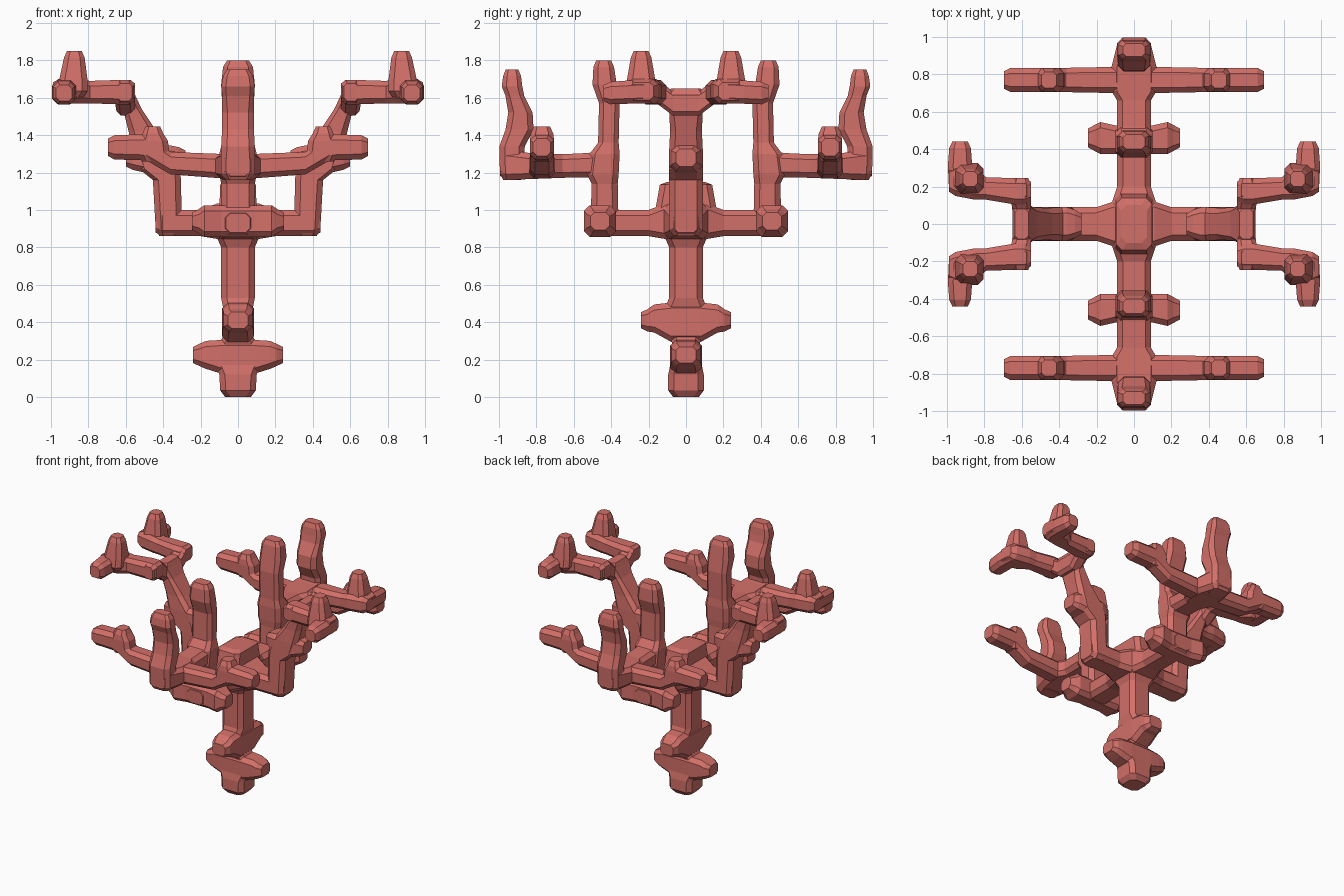
import bpy, bmesh

mat = bpy.data.materials.new("coral_red")
mat.diffuse_color = (0.65, 0.16, 0.14, 1)


def bar(name, axis, stations, mirror="", cap=0.035, ch=0.03):
    """Loft chamfered rectangles along an axis; station = (t, u, v, half_u, half_v)."""
    s = [tuple(p) for p in stations]
    (t0, *a), (t1, *b) = s[0], s[-1]
    # blunt chamfered ends
    s[0] = (t0 + cap, *a)
    s[-1] = (t1 - cap, *b)
    s = [(t0, a[0], a[1], a[2] * .72, a[3] * .72)] + s + [(t1, b[0], b[1], b[2] * .72, b[3] * .72)]
    bm = bmesh.new()
    rings = []
    for t, u, v, hu, hv in s:
        c = min(ch, hu * .45, hv * .45)
        pts = [(hu, hv - c), (hu - c, hv), (c - hu, hv), (-hu, hv - c),
               (-hu, c - hv), (c - hu, -hv), (hu - c, -hv), (hu, c - hv)]
        ring = []
        for pu, pv in pts:
            co = {"x": (t, u + pu, v + pv), "y": (u + pu, t, v + pv), "z": (u + pu, v + pv, t)}[axis]
            ring.append(bm.verts.new(co))
        rings.append(ring)
    for r0, r1 in zip(rings, rings[1:]):
        for i in range(8):
            j = (i + 1) % 8
            bm.faces.new((r0[i], r0[j], r1[j], r1[i]))
    bm.faces.new(rings[0])
    bm.faces.new(rings[-1])
    bmesh.ops.recalc_face_normals(bm, faces=bm.faces)
    me = bpy.data.meshes.new(name)
    bm.to_mesh(me)
    bm.free()
    me.materials.append(mat)
    ob = bpy.data.objects.new(name, me)
    bpy.context.collection.objects.link(ob)
    if mirror:
        m = ob.modifiers.new("mirror", "MIRROR")
        m.use_axis = ("x" in mirror, "y" in mirror, False)
        m.use_mirror_merge = False
    return ob


# trunk and its two low cross stubs
bar("trunk", "z", [(0, 0, 0, .095, .095), (.12, 0, 0, .10, .095), (.17, 0, 0, .12, .085),
                   (.29, 0, 0, .10, .075), (.33, 0, 0, .075, .085), (.48, 0, 0, .08, .11),
                   (.53, 0, 0, .09, .09), (.80, 0, 0, .09, .09), (.87, 0, 0, .12, .12), (.95, 0, 0, .12, .12)])
bar("low_stub_x", "x", [(-.24, 0, .225, .075, .06), (-.17, 0, .225, .08, .075), (-.09, 0, .215, .085, .09),
                        (.09, 0, .215, .085, .09), (.17, 0, .225, .08, .075), (.24, 0, .225, .075, .06)])
bar("low_stub_y", "y", [(-.24, 0, .41, .075, .06), (-.17, 0, .42, .08, .075), (-.08, 0, .40, .085, .105),
                        (.08, 0, .40, .085, .105), (.17, 0, .42, .08, .075), (.24, 0, .41, .075, .06)])

# main cross arms with a raised hub
for axis, end in (("x", .44), ("y", .53)):
    bar("main_arm_" + axis, axis,
        [(-end, 0, .93, .09, .07), (-.20, 0, .93, .09, .07), (-.11, 0, .94, .12, .095),
         (.11, 0, .94, .12, .095), (.20, 0, .93, .09, .07), (end, 0, .93, .09, .07)])
bar("hub_block", "z", [(.98, 0, 0, .10, .165), (1.15, 0, 0, .095, .14)], cap=.015)

# front and back branches
bar("y_arm_knobs", "x", [(-.245, .46, .94, .07, .065), (-.18, .46, .94, .085, .085), (-.09, .45, .94, .075, .085),
                         (.09, .45, .94, .075, .085), (.18, .46, .94, .085, .085), (.245, .46, .94, .07, .065)], "y")
bar("y_post", "z", [(.86, 0, .435, .09, .075), (1.14, 0, .435, .09, .07), (1.19, 0, .445, .10, .085),
                    (1.30, 0, .435, .10, .08), (1.36, 0, .415, .085, .055), (1.57, 0, .41, .085, .055),
                    (1.67, 0, .435, .09, .065), (1.80, 0, .44, .08, .055)], "y")
bar("y_reach", "y", [(.40, 0, 1.235, .09, .085), (.52, 0, 1.24, .09, .065), (.66, 0, 1.235, .09, .063),
                     (.71, 0, 1.235, .12, .065), (.84, 0, 1.235, .12, .07), (.995, 0, 1.24, .09, .08)], "y")
bar("y_tip_post", "z", [(1.16, 0, .93, .09, .065), (1.34, 0, .93, .09, .068), (1.43, 0, .89, .085, .075),
                        (1.52, 0, .885, .085, .065), (1.61, 0, .915, .085, .05),
                        (1.66, 0, .93, .09, .055), (1.75, 0, .93, .08, .048)], "y")
bar("y_cross_rail", "x", [(-.695, .77, 1.335, .065, .065), (-.49, .77, 1.335, .065, .07),
                          (-.36, .77, 1.25, .065, .06), (-.10, .77, 1.235, .07, .065),
                          (.10, .77, 1.235, .07, .065), (.36, .77, 1.25, .065, .06),
                          (.49, .77, 1.335, .065, .07), (.695, .77, 1.335, .065, .065)], "y")
bar("rail_knob", "z", [(1.26, .45, .77, .085, .065), (1.37, .45, .77, .075, .065), (1.445, .455, .77, .055, .06)], "xy")

# left and right branches
bar("x_post", "z", [(.86, .37, 0, .07, .09), (1.16, .38, 0, .075, .09), (1.22, .42, 0, .11, .09),
                    (1.32, .46, 0, .10, .09), (1.42, .51, 0, .075, .085),
                    (1.54, .565, 0, .05, .09), (1.65, .60, 0, .05, .11)], "x")
bar("x_post_knob", "x", [(.28, 0, 1.275, .075, .06), (.36, 0, 1.27, .09, .075),
                         (.50, 0, 1.275, .09, .075), (.60, 0, 1.28, .075, .065)], "x")
bar("fork", "y", [(-.245, .605, 1.63, .055, .065), (-.15, .605, 1.63, .055, .065), (-.07, .60, 1.57, .05, .065),
                  (.07, .60, 1.57, .05, .065), (.15, .605, 1.63, .055, .065), (.245, .605, 1.63, .055, .065)], "x")
bar("fork_arm", "x", [(.55, .175, 1.63, .07, .065), (.64, .175, 1.63, .07, .065), (.79, .19, 1.63, .06, .06),
                      (.85, .215, 1.635, .085, .065), (.99, .235, 1.635, .085, .065)], "xy")
bar("fork_tip", "y", [(.17, .925, 1.635, .065, .065), (.31, .93, 1.63, .065, .062), (.44, .93, 1.625, .058, .06)], "xy")
bar("fork_knob", "z", [(1.60, .885, .24, .08, .085), (1.70, .88, .24, .075, .075), (1.85, .875, .24, .055, .055)], "xy")
